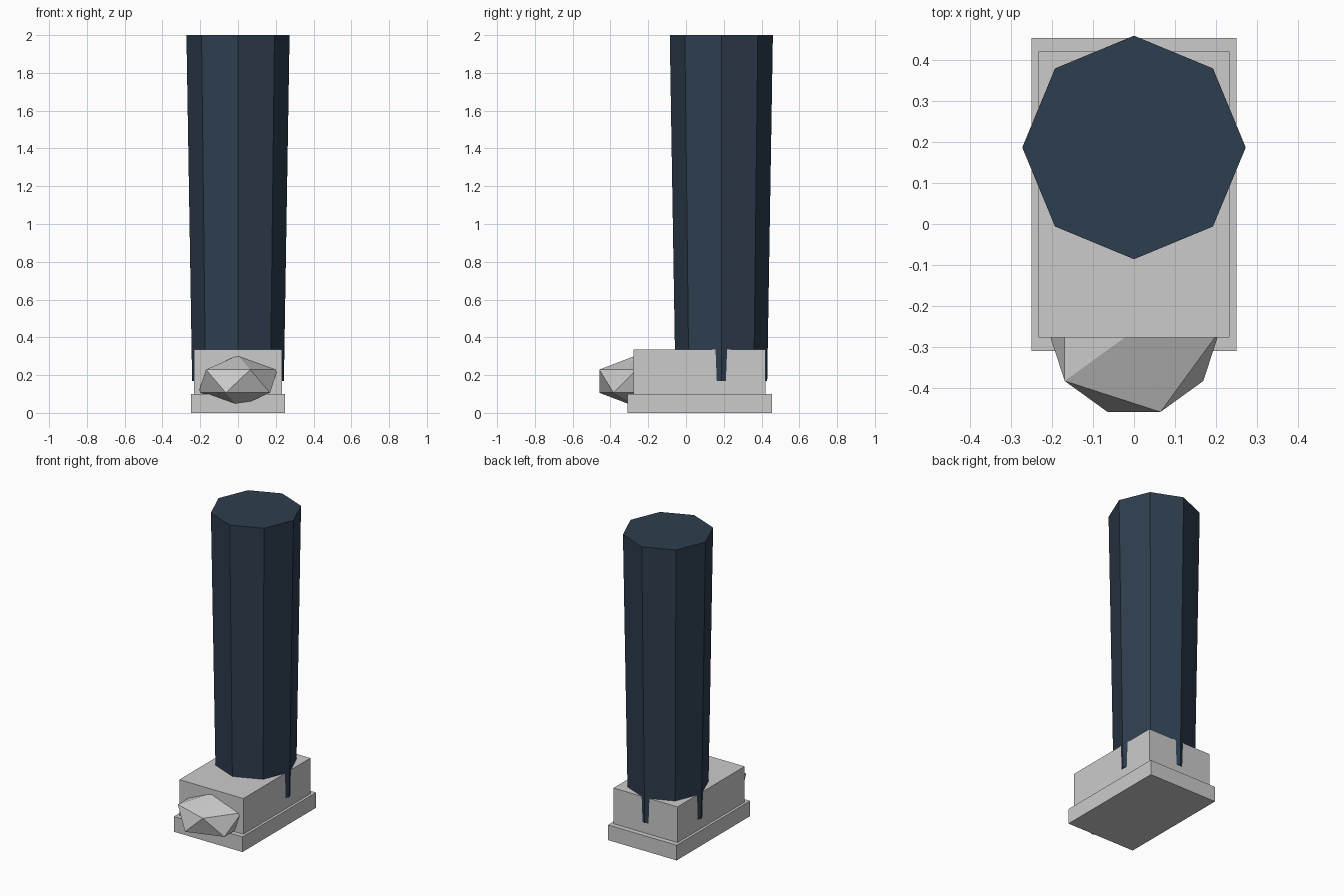
import bpy
from mathutils import Vector

if "Cube" in bpy.data.objects:
    bpy.data.objects.remove(bpy.data.objects["Cube"], do_unlink=True)


def make_material(name, rgb):
    mat = bpy.data.materials.new(name)
    mat.use_nodes = True
    colour = (*rgb, 1.0)
    mat.diffuse_color = colour
    node = next(n for n in mat.node_tree.nodes if n.type == "BSDF_PRINCIPLED")
    node.inputs["Base Color"].default_value = colour
    return mat


def finish(name, mat):
    obj = bpy.context.object
    obj.name = obj.data.name = name
    obj.data.materials.clear()
    obj.data.materials.append(mat)
    return obj


def box(name, low, high, mat):
    low, high = Vector(low), Vector(high)
    bpy.ops.mesh.primitive_cube_add(size=1, location=(low + high) / 2)
    bpy.context.object.scale = high - low
    bpy.ops.object.transform_apply(location=False, rotation=False, scale=True)
    return finish(name, mat)


stone = make_material("light grey stone", (0.60, 0.60, 0.60))
navy = make_material("dark navy", (0.027, 0.047, 0.075))

# Stepped pedestal
box("base_slab", (-0.25, -0.31, 0), (0.25, 0.454, 0.1), stone)
box("pedestal_block", (-0.233, -0.277, 0.1), (0.233, 0.421, 0.335), stone)

# Faceted boulder half sunk into the front of the pedestal
bpy.ops.mesh.primitive_ico_sphere_add(subdivisions=1, radius=1, location=(0, -0.261, 0.168))
bpy.context.object.scale = (0.234, 0.233, 0.137)
bpy.ops.object.transform_apply(location=False, rotation=False, scale=True)
finish("front_boulder", stone)

# Eight-sided column, widening upward, its foot sunk into the pedestal
foot, top = 0.17, 2.0
bpy.ops.mesh.primitive_cone_add(vertices=8, radius1=0.243, radius2=0.273,
                                depth=top - foot,
                                location=(0, 0.187, (foot + top) / 2))
finish("column", navy)
